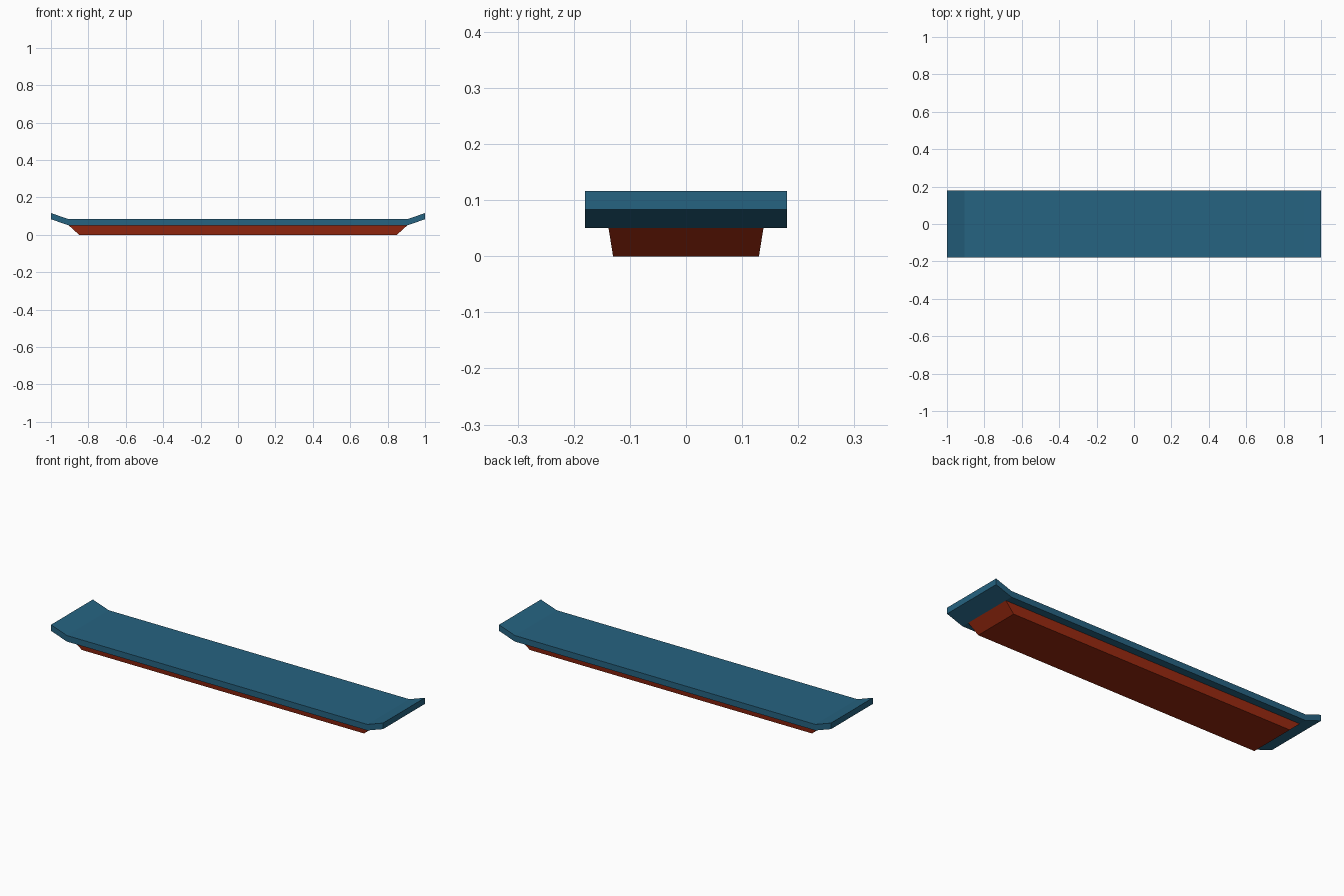
import bpy, bmesh

if "Cube" in bpy.data.objects:
    bpy.data.objects.remove(bpy.data.objects["Cube"])


def material(name, rgb):
    m = bpy.data.materials.new(name)
    m.diffuse_color = (*rgb, 1)
    m.use_nodes = True
    m.node_tree.nodes["Principled BSDF"].inputs["Base Color"].default_value = m.diffuse_color
    return m


def finish(name, bm, mat):
    bmesh.ops.recalc_face_normals(bm, faces=bm.faces)
    me = bpy.data.meshes.new(name)
    bm.to_mesh(me)
    bm.free()
    me.materials.append(mat)
    ob = bpy.data.objects.new(name, me)
    bpy.context.collection.objects.link(ob)
    return ob


blue = material("deep_blue", (0.019, 0.125, 0.22))
red = material("rust_red", (0.32, 0.022, 0.005))

# Deck: side profile with upturned ends, extruded across the width
half = [(0.905, 0.05), (1.0, 0.083), (1.0, 0.116), (0.905, 0.083)]
profile = half + [(-x, z) for x, z in reversed(half)]
bm = bmesh.new()
rings = [[bm.verts.new((x, y, z)) for x, z in profile] for y in (-0.18, 0.18)]
front, back = rings
n = len(profile)
for i in range(n):
    j = (i + 1) % n
    bm.faces.new((front[i], front[j], back[j], back[i]))
for r in rings:  # each side: middle strip and two upturned ends
    bm.faces.new((r[0], r[3], r[4], r[7]))
    bm.faces.new(r[0:4])
    bm.faces.new(r[4:8])
finish("deck", bm, blue)

# Base: shallow block tapering towards the ground
bm = bmesh.new()
bmesh.ops.create_cube(bm, size=2)
for v in bm.verts:
    hx, hy, z = (0.905, 0.138, 0.05) if v.co.z > 0 else (0.85, 0.13, 0.0)
    v.co = (v.co.x * hx, v.co.y * hy, z)
finish("base", bm, red)
